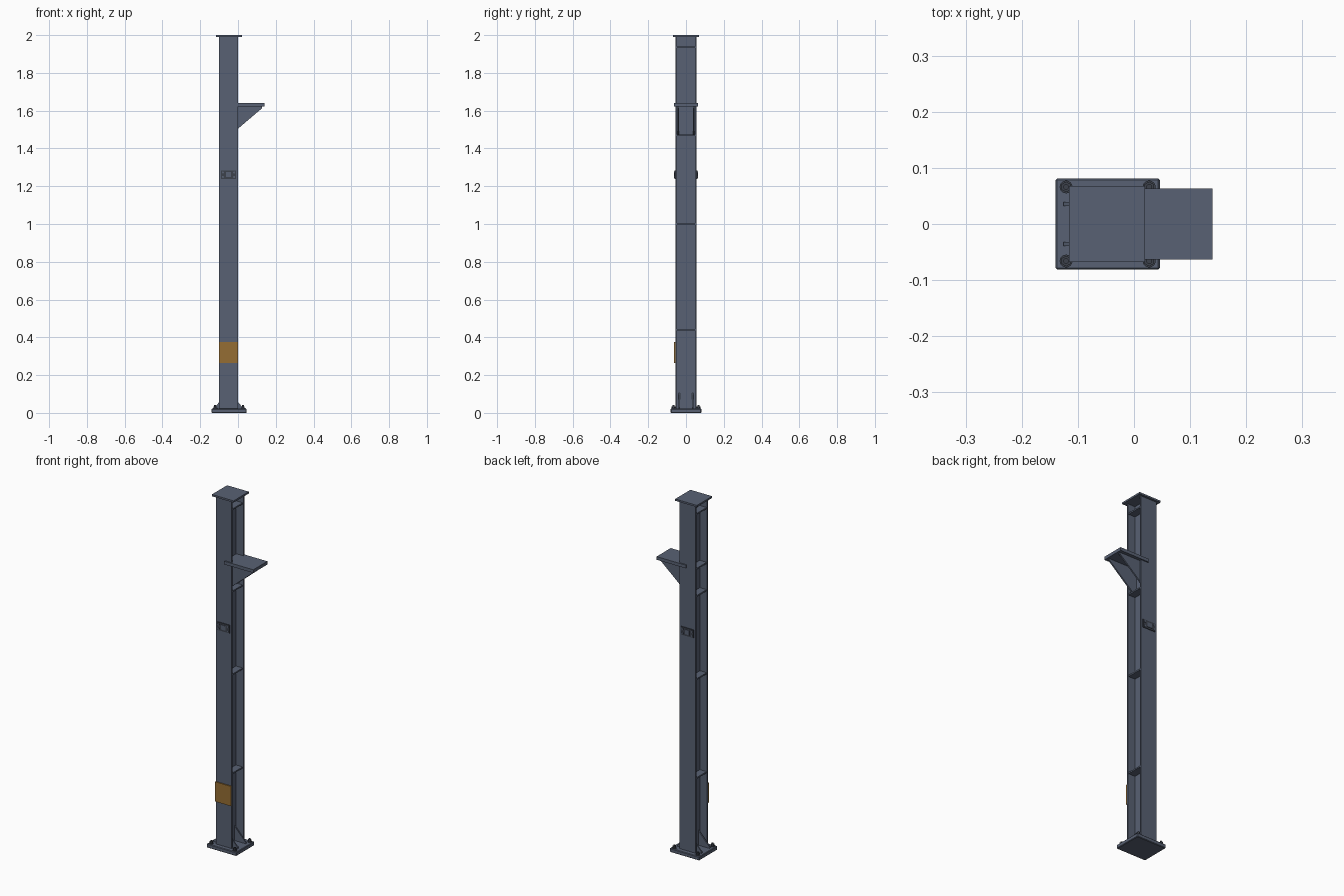
import bpy, bmesh, math

cube = bpy.data.objects.get("Cube")
if cube:
    bpy.data.objects.remove(cube, do_unlink=True)


def material(name, rgb):
    m = bpy.data.materials.new(name)
    m.use_nodes = True
    m.diffuse_color = (*rgb, 1)
    m.node_tree.nodes["Principled BSDF"].inputs["Base Color"].default_value = (*rgb, 1)
    return m


steel = material("blue grey steel", (0.098, 0.12, 0.172))
dark = material("dark steel", (0.045, 0.053, 0.07))
amber = material("amber paint", (0.30, 0.155, 0.033))


def finish(name, bm, mat, bevel=0):
    bmesh.ops.recalc_face_normals(bm, faces=bm.faces)
    mesh = bpy.data.meshes.new(name)
    bm.to_mesh(mesh)
    bm.free()
    mesh.materials.append(mat)
    ob = bpy.data.objects.new(name, mesh)
    bpy.context.collection.objects.link(ob)
    if bevel:
        mod = ob.modifiers.new("edge", "BEVEL")
        mod.width = bevel
        mod.segments = 1
    return ob


def box(name, x, y, z, mat=steel, bevel=0):
    """Box from (low, high) pairs."""
    bm = bmesh.new()
    bmesh.ops.create_cube(bm, size=1)
    for v in bm.verts:
        for i, (low, high) in enumerate((x, y, z)):
            v.co[i] = low if v.co[i] < 0 else high
    return finish(name, bm, mat, bevel)


def gusset(name, outline, y, thick, mat=steel):
    """Upright plate: an x-z outline given thickness along y."""
    bm = bmesh.new()
    face = bm.faces.new([bm.verts.new((px, y - thick / 2, pz)) for px, pz in outline])
    moved = bmesh.ops.extrude_face_region(bm, geom=[face])["geom"]
    bmesh.ops.translate(bm, vec=(0, thick, 0),
                        verts=[v for v in moved if isinstance(v, bmesh.types.BMVert)])
    return finish(name, bm, mat)


def cylinder(name, loc, radius, depth, sides, mat, lying=False):
    bm = bmesh.new()
    bmesh.ops.create_cone(bm, cap_ends=True, segments=sides,
                          radius1=radius, radius2=radius, depth=depth)
    ob = finish(name, bm, mat)
    ob.location = loc
    if lying:
        ob.rotation_euler.x = math.pi / 2
    return ob


MID = -0.05      # web centre in x
HALF = 0.05      # half flange width
OUT = 0.056      # outer flange face
IN = 0.047       # inner flange face
WEB = 0.004      # half web thickness
sides = (("left", 1), ("right", -1))
faces = (("front", -1), ("back", 1))

# Column: two flanges joined by a web
for label, s in faces:
    box(label + "_flange", (MID - HALF, MID + HALF), sorted((s * IN, s * OUT)), (0.015, 1.992))
box("web", (MID - WEB, MID + WEB), (-IN, IN), (0.015, 1.992))

# Stiffener plates on both sides of the web
for i, z in enumerate((0.44, 1.0, 1.47, 1.625, 1.935)):
    for label, s in sides:
        box(f"{label}_stiffener_{i + 1}", sorted((MID, MID + s * 0.046)),
            (-IN, IN), (z - 0.004, z + 0.004))

# Base plate, cap plate
box("base_plate", (-0.14, 0.046), (-0.081, 0.081), (0, 0.022), bevel=0.003)
box("cap_plate", (-0.116, 0.02), (-0.068, 0.068), (1.99, 2.0))

# Base gussets, each side of the web
for label, s in sides:
    for face, f in faces:
        gusset(f"{label}_{face}_base_gusset",
               [(MID, 0.02), (MID + s * 0.076, 0.02), (MID + s * 0.076, 0.028), (MID, 0.11)],
               f * 0.036, 0.007)

# Anchor bolts: washer, hex nut and stud
for x in (-0.121, 0.027):
    for y in (-0.066, 0.066):
        cylinder("anchor_washer", (x, y, 0.0235), 0.0115, 0.003, 16, dark)
        cylinder("anchor_nut", (x, y, 0.029), 0.0095, 0.01, 6, dark)
        cylinder("anchor_stud", (x, y, 0.036), 0.005, 0.009, 12, dark)

# Support bracket: shelf and two side gussets running back to the web
box("bracket_shelf", (-0.043, 0.14), (-0.063, 0.063), (1.622, 1.64))
for label, f in faces:
    gusset(label + "_bracket_gusset",
           [(MID, 1.625), (0.128, 1.625), (0.128, 1.612), (0.118, 1.605), (MID, 1.462)],
           f * 0.041, 0.008)

# Small bolted plates on both flanges
for label, f in faces:
    box(label + "_splice_plate", (-0.09, -0.01), sorted((f * OUT, f * 0.060)), (1.238, 1.284), dark)
    box(label + "_splice_block", (-0.064, -0.036), sorted((f * 0.06, f * 0.0625)),
        (1.248, 1.274), steel)
    for x in (-0.08, -0.02):
        for z in (1.249, 1.273):
            cylinder(label + "_splice_bolt", (x, f * 0.061, z), 0.006, 0.004, 6, steel, True)

# Painted marker plate low on the front
box("marker_plate", (-0.1, 0), (-0.0625, -OUT), (0.264, 0.376), amber)
